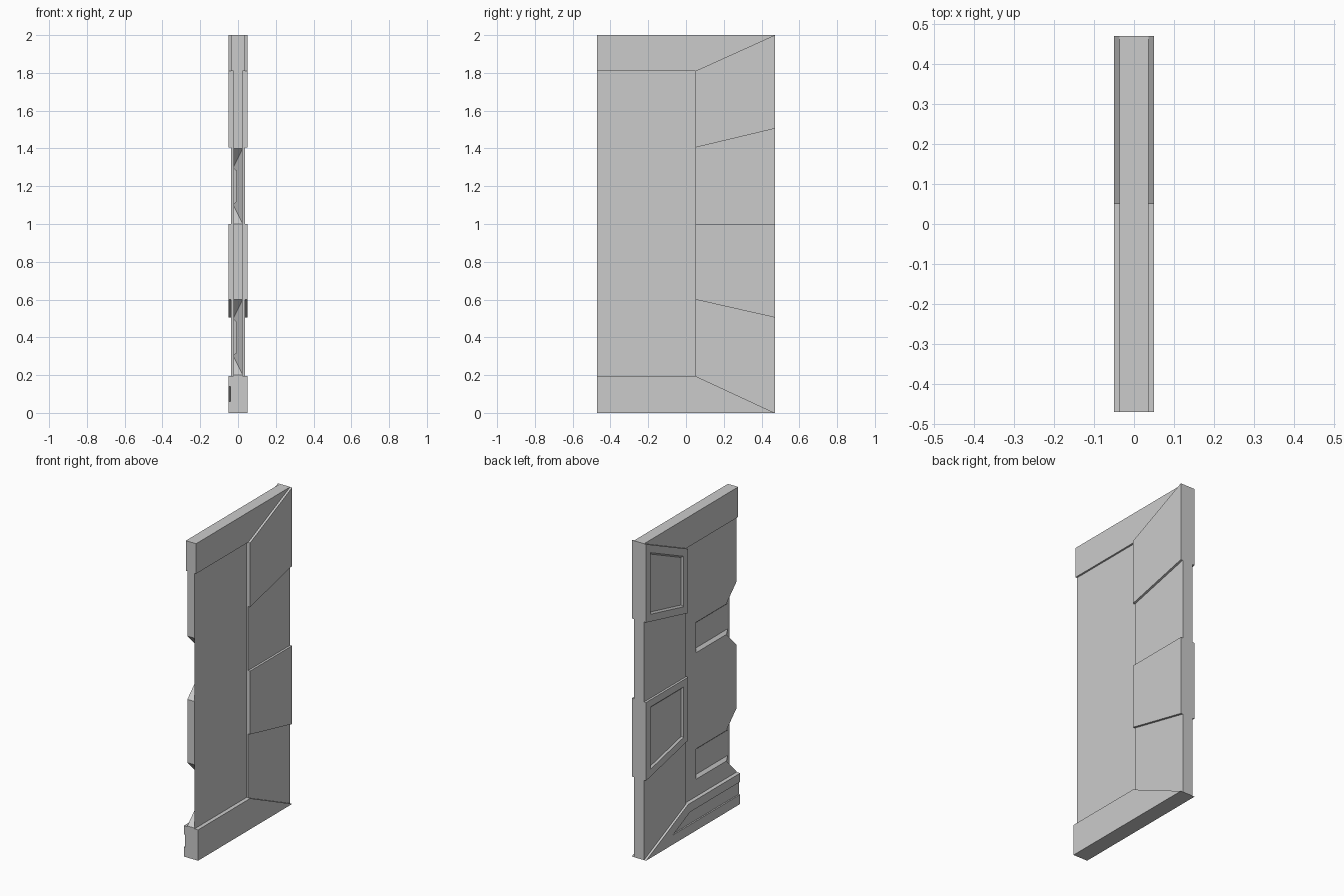
import bpy, bmesh

if "Cube" in bpy.data.objects:
    bpy.data.objects.remove(bpy.data.objects["Cube"])

Y0, YM, Y1 = -0.47, 0.05, 0.47      # open edge, column seam, outer edge
T_PANEL, T_CELL, T_RAISED = 0.025, 0.036, 0.05


def finish(name, bm):
    bmesh.ops.recalc_face_normals(bm, faces=bm.faces[:])
    me = bpy.data.meshes.new(name)
    bm.to_mesh(me)
    bm.free()
    ob = bpy.data.objects.new(name, me)
    bpy.context.collection.objects.link(ob)
    return ob


def prism(name, pts, x0, x1, inset=False):
    """Extrude a (y, z) outline along x; optionally sink a bevelled field in the -x face."""
    bm = bmesh.new()
    a = [bm.verts.new((x0, y, z)) for y, z in pts]
    b = [bm.verts.new((x1, y, z)) for y, z in pts]
    left = bm.faces.new(a)
    bm.faces.new(b[::-1])
    n = len(pts)
    for i in range(n):
        j = (i + 1) % n
        bm.faces.new((a[i], b[i], b[j], a[j]))
    bmesh.ops.recalc_face_normals(bm, faces=bm.faces[:])
    if inset:
        bmesh.ops.inset_region(bm, faces=[left], thickness=0.045, use_even_offset=True)
        bmesh.ops.inset_region(bm, faces=[left], thickness=0.01, depth=-0.01,
                               use_even_offset=True)
    return finish(name, bm)


def hull(name, pts):
    bm = bmesh.new()
    for p in pts:
        bm.verts.new(p)
    bmesh.ops.convex_hull(bm, input=bm.verts[:])
    return finish(name, bm)


def cut(ob, cutter):
    cutter.hide_render = True
    m = ob.modifiers.new("cut", 'BOOLEAN')
    m.operation, m.solver, m.object = 'DIFFERENCE', 'EXACT', cutter
    bpy.context.view_layer.objects.active = ob
    bpy.ops.object.modifier_apply(modifier=m.name)
    bpy.data.objects.remove(cutter)


# Top and bottom rails with diagonal ends
prism("top_rail", [(Y0, 1.81), (YM, 1.81), (Y1, 2), (Y0, 2)], -T_CELL, T_CELL)
bottom = prism("bottom_rail", [(Y0, 0), (Y1, 0), (YM, 0.195), (Y0, 0.195)],
               -T_RAISED, T_RAISED)
# Groove along the inner face of the bottom rail
cut(bottom, prism("groove_cutter", [(-0.6, 0.06), (0.20, 0.06), (0.03, 0.14), (-0.6, 0.14)],
                  -0.08, -0.041))

# Column cells, alternately raised and recessed
levels = [(0.195, 0.0), (0.60, 0.505), (1.0, 1.0), (1.405, 1.505), (1.81, 2.0)]
for i in range(4):
    (l0, r0), (l1, r1) = levels[i], levels[i + 1]
    raised = i % 2 == 1
    t = T_RAISED if raised else T_CELL
    prism("raised_cell" if raised else "recessed_cell",
          [(YM, l0), (Y1, r0), (Y1, r1), (YM, l1)], -t, t, inset=raised)

# Large thin panel
panel = prism("main_panel", [(Y0, 0.195), (YM, 0.195), (YM, 1.81), (Y0, 1.81)],
              -T_PANEL, T_PANEL)
for zc in (0.4, 1.2):
    # Slanted notch in the open edge
    pts = []
    for x, y, h in ((0.045, -0.51, 0.24), (-0.045, -0.33, 0.06), (-0.045, -0.51, 0.24)):
        pts += [(x, y, zc - h), (x, y, zc + h)]
    cut(panel, hull("notch_cutter", pts))
    # Bevelled pocket running into the notch
    pts = []
    for x, y, h in ((-0.035, -0.055, 0.105), (-0.007, -0.075, 0.08)):
        for yy in (y, -0.45):
            pts += [(x, yy, zc - h), (x, yy, zc + h)]
    cut(panel, hull("pocket_cutter", pts))
